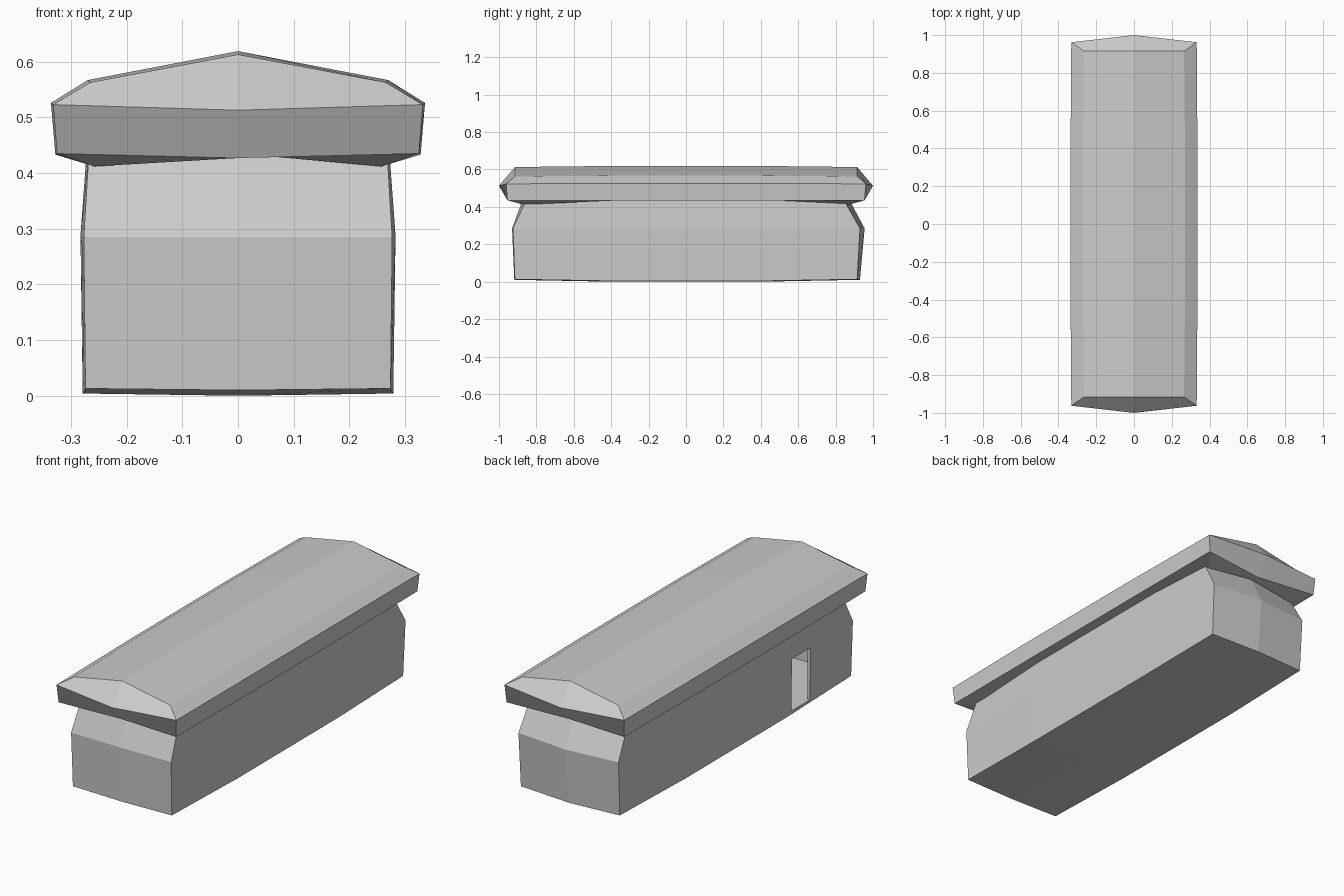
import bpy
import bmesh

if "Cube" in bpy.data.objects:
    bpy.data.objects.remove(bpy.data.objects["Cube"], do_unlink=True)

grey = bpy.data.materials.new("plain grey")
grey.use_nodes = True
grey.diffuse_color = (0.6, 0.6, 0.6, 1)
grey.node_tree.nodes["Principled BSDF"].inputs["Base Color"].default_value = (0.6, 0.6, 0.6, 1)

STATION = 0.4  # where the long sides swell outward


def ring(width, mid_width, front, back, heights):
    """Ten points around the plan; front and back are (corner, centre) depths."""
    corner_z, end_z, mid_z, _ = heights
    right = [(width, -front[0], corner_z), (mid_width, -STATION, mid_z),
             (mid_width, STATION, mid_z), (width, back[0], corner_z)]
    left = [(-x, y, z) for x, y, z in reversed(right)]
    return right + [(0, back[1], end_z)] + left + [(0, -front[1], end_z)]


def loft(name, levels):
    """Stack rings from bottom to top and close both ends along a centre line."""
    bm = bmesh.new()
    rings = [[bm.verts.new(p) for p in ring(*level)] for level in levels]
    for low, high in zip(rings, rings[1:]):
        for i in range(len(low)):
            j = (i + 1) % len(low)
            bm.faces.new((low[i], low[j], high[j], high[i]))
    for r, level in ((rings[0], levels[0]), (rings[-1], levels[-1])):
        a = bm.verts.new((0, -STATION, level[-1][3]))
        b = bm.verts.new((0, STATION, level[-1][3]))
        for face in ((r[0], r[1], a, r[9]), (r[1], r[2], b, a), (r[2], r[3], r[4], b),
                     (r[4], r[5], r[6], b), (r[6], r[7], a, b), (r[7], r[8], r[9], a)):
            bm.faces.new(face)
    bmesh.ops.recalc_face_normals(bm, faces=bm.faces)
    mesh = bpy.data.meshes.new(name)
    bm.to_mesh(mesh)
    bm.free()
    mesh.materials.append(grey)
    obj = bpy.data.objects.new(name, mesh)
    bpy.context.collection.objects.link(obj)
    return obj


# Hollow house body, widest at mid height, with ends leaning in above
body = loft("house_body", [
    (0.274, 0.279, (0.915, 0.918), (0.915, 0.93), (0.013, 0.01, 0.004, 0)),
    (0.277, 0.283, (0.925, 0.93), (0.93, 0.955), (0.285, 0.285, 0.288, 0.288)),
    (0.268, 0.272, (0.855, 0.875), (0.845, 0.875), (0.435, 0.435, 0.437, 0.44)),
])
shell = body.modifiers.new("wall thickness", "SOLIDIFY")
shell.thickness = 0.02
shell.offset = -1

# Doorway cut through one long wall
bpy.ops.mesh.primitive_cube_add(size=1, location=(-0.29, -0.51, 0.152))
cutter = bpy.context.object
cutter.name = "doorway_cutter"
cutter.scale = (0.14, 0.15, 0.262)
cutter.hide_render = True
cutter.data.materials.append(grey)
cut = body.modifiers.new("doorway", "BOOLEAN")
cut.operation = "DIFFERENCE"
cut.solver = "EXACT"
cut.object = cutter
bpy.context.view_layer.objects.active = body
for modifier in ("wall thickness", "doorway"):
    bpy.ops.object.modifier_apply(modifier=modifier)
bpy.data.objects.remove(cutter, do_unlink=True)

# Overhanging roof: soffit, eave bottom, eave top, shoulder and ridge
roof_levels = []
for width, mid_width, depth, heights in (
        (0.258, 0.262, (0.87, 0.89), (0.412, 0.435, 0.435, 0.435)),
        (0.325, 0.328, (0.955, 0.925), (0.435, 0.427, 0.433, 0.43)),
        (0.332, 0.336, (0.962, 1.0), (0.523, 0.513, 0.526, 0.52)),
        (0.265, 0.27, (0.915, 0.915), (0.563, 0.613, 0.567, 0.619))):
    roof_levels.append((width, mid_width, depth, depth, heights))
loft("roof", roof_levels)
